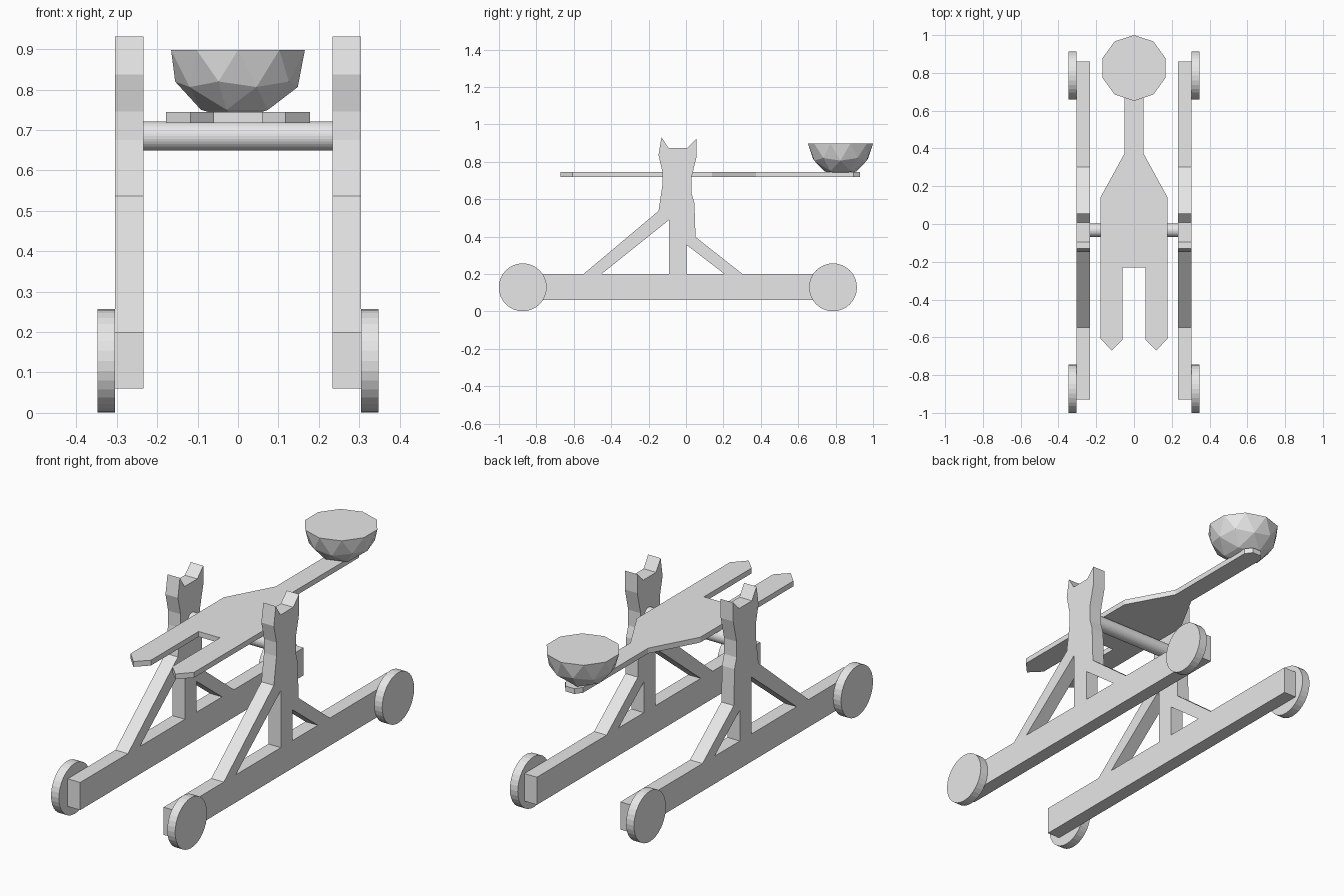
import bpy, bmesh, math
from mathutils import Matrix, Vector

if "Cube" in bpy.data.objects:
    bpy.data.objects.remove(bpy.data.objects["Cube"], do_unlink=True)

grey = bpy.data.materials.new("plain_grey")
grey.use_nodes = True
grey.diffuse_color = (0.8, 0.8, 0.8, 1)
grey.node_tree.nodes["Principled BSDF"].inputs["Base Color"].default_value = (0.8, 0.8, 0.8, 1)


def finish(name, bm):
    """Turn a bmesh into a flat shaded object."""
    bmesh.ops.recalc_face_normals(bm, faces=bm.faces)
    mesh = bpy.data.meshes.new(name)
    bm.to_mesh(mesh)
    bm.free()
    mesh.materials.append(grey)
    obj = bpy.data.objects.new(name, mesh)
    bpy.context.collection.objects.link(obj)
    return obj


def extrude_profile(name, points, offset):
    """Extrude a closed outline along an offset."""
    bm = bmesh.new()
    face = bm.faces.new([bm.verts.new(p) for p in points])
    moved = bmesh.ops.extrude_face_region(bm, geom=[face], use_keep_orig=True)["geom"]
    bmesh.ops.translate(bm, vec=offset, verts=[v for v in moved if isinstance(v, bmesh.types.BMVert)])
    return finish(name, bm)


def x_cylinder(name, x0, x1, y, z, radius, sides):
    """Cylinder lying along the x axis."""
    bm = bmesh.new()
    place = Matrix.Translation(((x0 + x1) / 2, y, z)) @ Matrix.Rotation(math.pi / 2, 4, "Y")
    bmesh.ops.create_cone(bm, cap_ends=True, segments=sides, radius1=radius,
                          radius2=radius, depth=abs(x1 - x0), matrix=place)
    return finish(name, bm)


# Side frame outlines as (y, z)
BEAM = [(-0.93, 0.06), (0.86, 0.06), (0.86, 0.20), (-0.93, 0.20)]
UPRIGHT = [
    (-0.548, 0.20), (-0.147, 0.537), (-0.126, 0.676), (-0.126, 0.746), (-0.147, 0.837),
    (-0.131, 0.932), (-0.094, 0.874), (0.008, 0.874), (0.056, 0.922), (0.056, 0.826),
    (0.029, 0.714), (0.029, 0.634), (0.045, 0.58), (0.051, 0.398), (0.302, 0.20),
    (0.206, 0.20), (0.003, 0.356), (0.003, 0.20), (-0.091, 0.20), (-0.091, 0.489),
    (-0.452, 0.20),
]
INNER, OUTER = 0.234, 0.304

# Two side frames with their wheels
for side, s in (("left", 1), ("right", -1)):
    for part, outline in (("beam", BEAM), ("braced_upright", UPRIGHT)):
        extrude_profile(f"{side}_{part}", [(s * INNER, y, z) for y, z in outline],
                        Vector((s * (OUTER - INNER), 0, 0)))
    for end, y in (("front", -0.873), ("rear", 0.786)):
        x_cylinder(f"{side}_{end}_wheel", s * OUTER, s * 0.348, y, 0.129, 0.128, 32)

# Axle between the uprights
x_cylinder("axle", -0.24, 0.24, -0.034, 0.685, 0.036, 32)

# Forked throwing arm: half outline mirrored
half = [(0.06, -0.23), (0.06, -0.612), (0.118, -0.67), (0.178, -0.606),
        (0.178, 0.14), (0.05, 0.374), (0.05, 0.896), (0.025, 0.93)]
arm = half + [(-x, y) for x, y in reversed(half)]
extrude_profile("throwing_arm", [(x, y, 0.718) for x, y in arm], Vector((0, 0, 0.027)))

# Faceted bowl: lower half of an icosphere with a thick wall
bm = bmesh.new()
bmesh.ops.create_icosphere(bm, subdivisions=2, radius=0.174)
bmesh.ops.delete(bm, geom=[v for v in bm.verts if v.co.z > 0.001], context="VERTS")
outer_rim = [e for e in bm.edges if e.is_boundary]
copy = bmesh.ops.duplicate(bm, geom=bm.verts[:] + bm.edges[:] + bm.faces[:])["geom"]
bmesh.ops.scale(bm, vec=(0.86, 0.86, 0.86), verts=[v for v in copy if isinstance(v, bmesh.types.BMVert)])
inner_rim = [e for e in copy if isinstance(e, bmesh.types.BMEdge) and e.is_boundary]
bmesh.ops.bridge_loops(bm, edges=outer_rim + inner_rim)
bmesh.ops.translate(bm, vec=(0, 0.826, 0.898), verts=bm.verts)
finish("bowl", bm)
